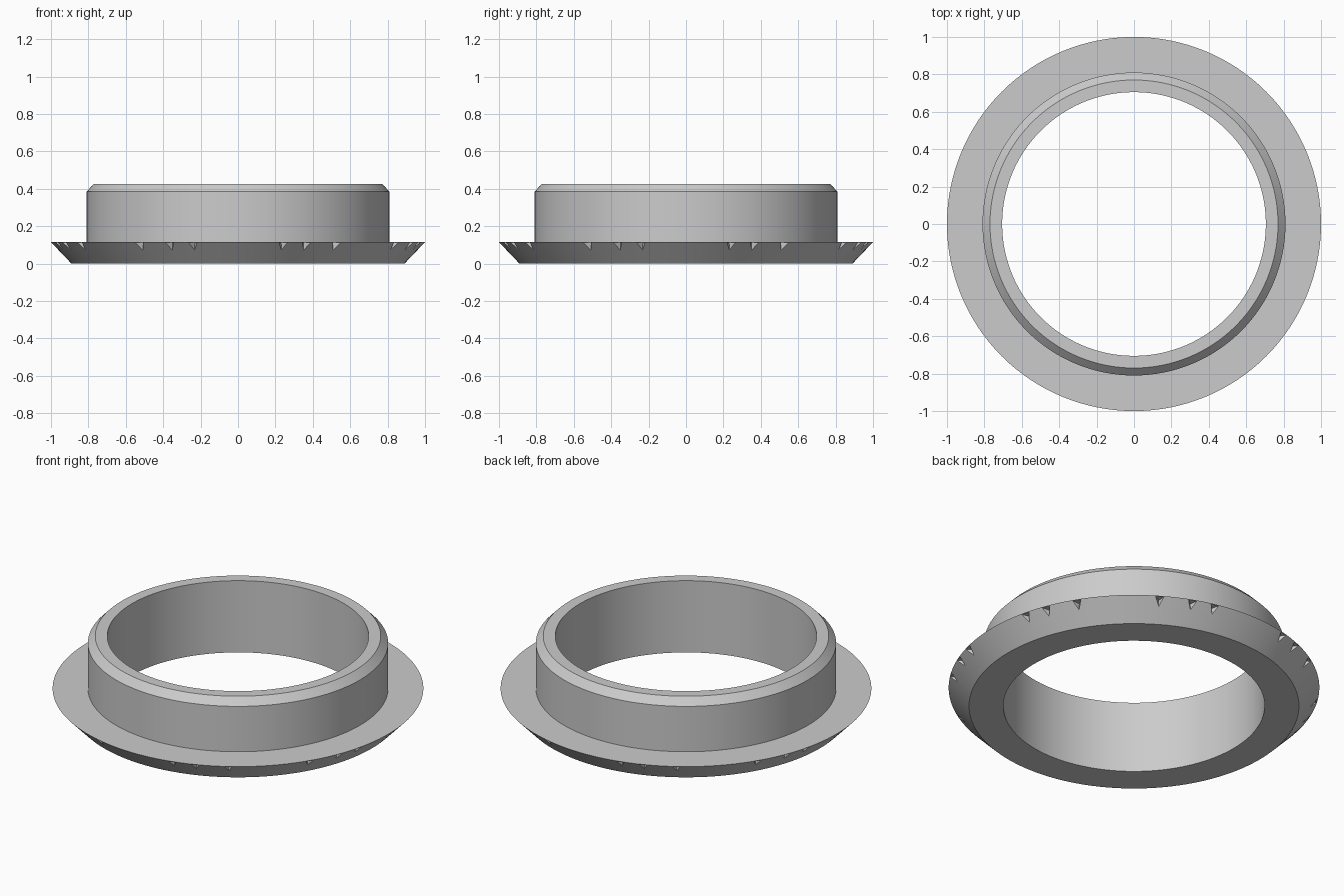
import bpy
import bmesh
from math import sin, cos, radians, tau

cube = bpy.data.objects.get("Cube")
if cube:
    bpy.data.objects.remove(cube, do_unlink=True)

SIDES = 128
RIM_Z = 0.115

grey = bpy.data.materials.new("plain grey")
grey.use_nodes = True
grey.diffuse_color = (0.6, 0.6, 0.6, 1)
grey.node_tree.nodes["Principled BSDF"].inputs["Base Color"].default_value = (0.6, 0.6, 0.6, 1)


def make_object(name, bm):
    bmesh.ops.recalc_face_normals(bm, faces=bm.faces)
    mesh = bpy.data.meshes.new(name)
    bm.to_mesh(mesh)
    bm.free()
    mesh.materials.append(grey)
    obj = bpy.data.objects.new(name, mesh)
    bpy.context.collection.objects.link(obj)
    return obj


def lathe(name, profile):
    """Turn a closed (radius, height) profile around z."""
    bm = bmesh.new()
    rings = [[bm.verts.new((r * cos(tau * i / SIDES), r * sin(tau * i / SIDES), z))
              for r, z in profile] for i in range(SIDES)]
    n = len(profile)
    for i in range(SIDES):
        a, b = rings[i], rings[(i + 1) % SIDES]
        for j in range(n):
            k = (j + 1) % n
            bm.faces.new((a[j], b[j], b[k], a[k]))
    return make_object(name, bm)


# Collar with a chamfered lip, standing on a flange with a bevelled underside
ring = lathe("flanged_ring", [
    (0.705, 0), (0.89, 0), (1.0, RIM_Z), (0.81, RIM_Z),
    (0.81, 0.385), (0.77, 0.427), (0.705, 0.427)])

# Wedge cutters for the small nicks under the rim, three either side of each quarter
bm = bmesh.new()
top = RIM_Z - 0.003
for quarter in range(4):
    for offset in (14, 21.5, 32):
        for side in (-1, 1):
            angle = radians(90 * quarter + side * offset)
            c, s = cos(angle), sin(angle)
            wedge = [(1.01, -0.03, top), (1.01, 0.03, top), (0.955, 0, top), (0.96, 0, 0.065)]
            v = [bm.verts.new((r * c - t * s, r * s + t * c, z)) for r, t, z in wedge]
            for i, j, k in ((0, 1, 2), (0, 1, 3), (1, 2, 3), (2, 0, 3)):
                bm.faces.new((v[i], v[j], v[k]))
cutter = make_object("nick_cutter", bm)
cutter.hide_render = True

cut = ring.modifiers.new("nicks", "BOOLEAN")
cut.operation = "DIFFERENCE"
cut.solver = "EXACT"
cut.object = cutter

# Apply the cut, drop the helper, and shade with sharp edges
bpy.ops.object.select_all(action="DESELECT")
bpy.context.view_layer.objects.active = ring
ring.select_set(True)
bpy.ops.object.modifier_apply(modifier=cut.name)
bpy.data.objects.remove(cutter, do_unlink=True)
bpy.ops.object.shade_smooth_by_angle(angle=radians(25))
